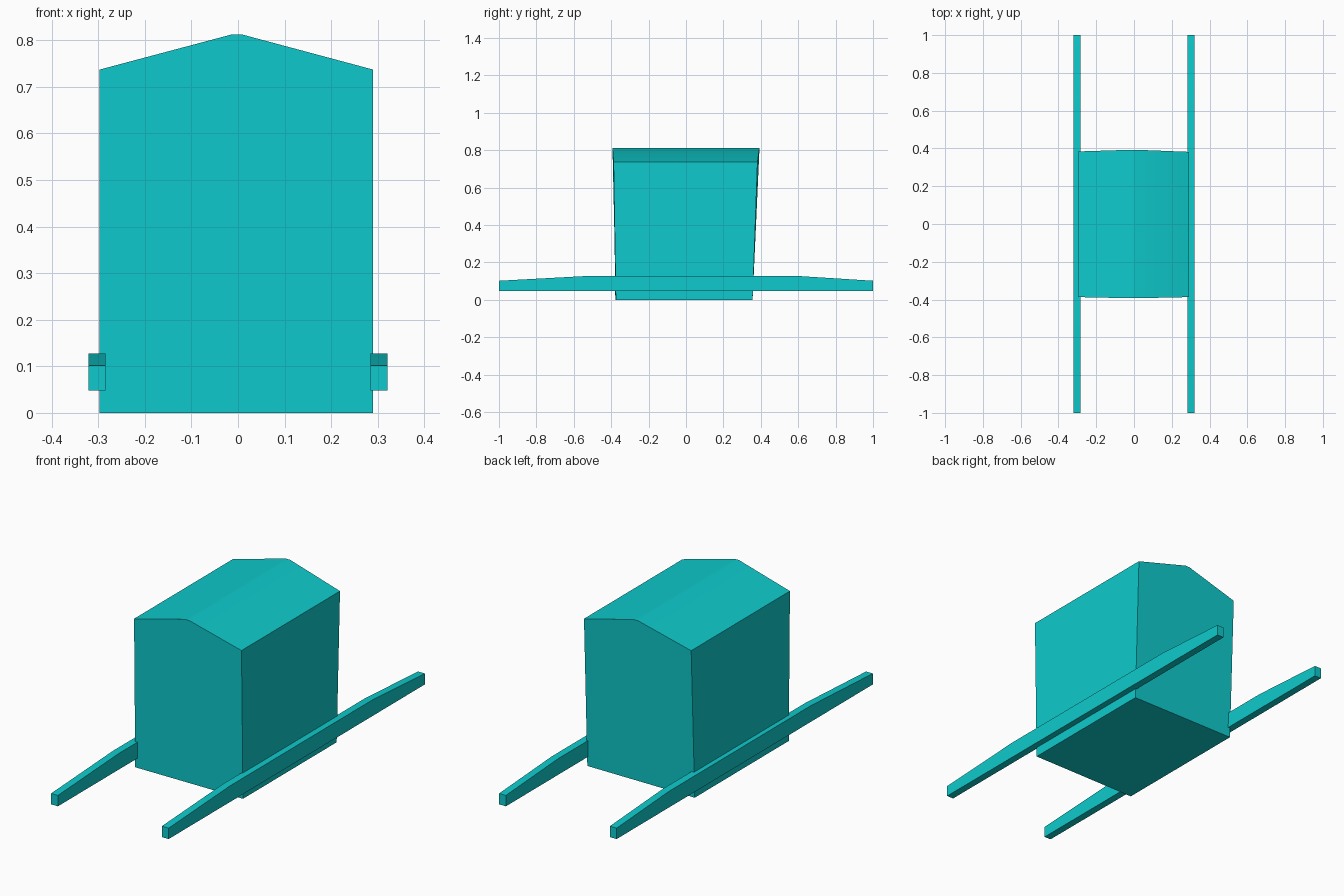
import bpy
import bmesh
import math

cube = bpy.data.objects.get("Cube")
if cube:
    bpy.data.objects.remove(cube, do_unlink=True)

turquoise = bpy.data.materials.new("turquoise")
turquoise.use_nodes = True
colour = (0.0044, 0.591, 0.604, 1)
turquoise.diffuse_color = colour
turquoise.node_tree.nodes["Principled BSDF"].inputs["Base Color"].default_value = colour


def loft(name, start, end):
    """Solid between two matching outlines."""
    bm = bmesh.new()
    a = [bm.verts.new(p) for p in start]
    b = [bm.verts.new(p) for p in end]
    bm.faces.new(a)
    bm.faces.new(b[::-1])
    for i in range(len(a)):
        j = (i + 1) % len(a)
        bm.faces.new((a[j], a[i], b[i], b[j]))
    bmesh.ops.recalc_face_normals(bm, faces=bm.faces)
    mesh = bpy.data.meshes.new(name)
    bm.to_mesh(mesh)
    bm.free()
    mesh.materials.append(turquoise)
    obj = bpy.data.objects.new(name, mesh)
    bpy.context.collection.objects.link(obj)
    bpy.ops.object.select_all(action="DESELECT")
    obj.select_set(True)
    bpy.context.view_layer.objects.active = obj
    bpy.ops.object.shade_smooth_by_angle(angle=math.radians(30))
    return obj


# Cabin: gabled box that flares lengthwise towards the roof
# each entry: x, z, front y, back y
section = [
    (-0.297, 0.0, -0.378, 0.356),
    (0.29, 0.0, -0.375, 0.356),
    (0.29, 0.737, -0.387, 0.382),
    (0.01, 0.812, -0.393, 0.393),
    (-0.015, 0.812, -0.393, 0.393),
    (-0.297, 0.737, -0.387, 0.384),
]
loft("cabin",
     [(x, front, z) for x, z, front, back in section],
     [(x, back, z) for x, z, front, back in section])

# Carrying poles: flat underside, top tapering to both ends
pole_side = [(-1, 0.048), (1, 0.048), (1, 0.102), (0.59, 0.128),
             (-0.52, 0.128), (-1, 0.102)]
for name, side in (("left_pole", 1), ("right_pole", -1)):
    loft(name,
         [(side * 0.284, y, z) for y, z in pole_side],
         [(side * 0.321, y, z) for y, z in pole_side])
